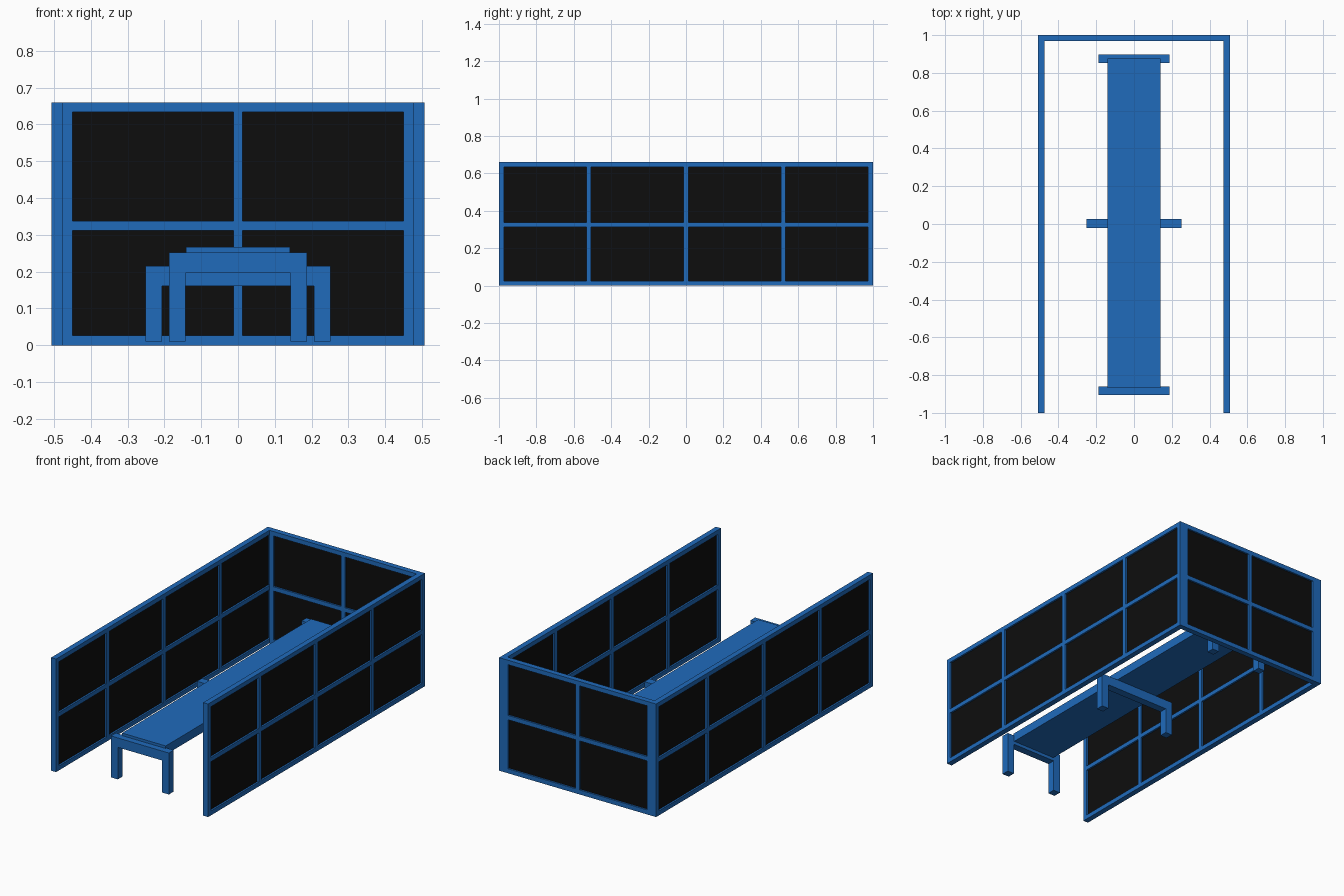
import bpy, bmesh
from mathutils import Matrix

if "Cube" in bpy.data.objects:
    bpy.data.objects.remove(bpy.data.objects["Cube"])


def material(name, color):
    m = bpy.data.materials.new(name)
    m.diffuse_color = color
    m.use_nodes = True
    m.node_tree.nodes["Principled BSDF"].inputs["Base Color"].default_value = m.diffuse_color
    return m


BLUE = material("blue_paint", (0.014, 0.145, 0.5, 1))
BLACK = material("black_panel", (0.004, 0.004, 0.004, 1))


def boxes(name, spans, mat):
    """One object made of boxes, each given as (x0, x1, y0, y1, z0, z1)."""
    bm = bmesh.new()
    for x0, x1, y0, y1, z0, z1 in spans:
        centre = Matrix.Translation(((x0 + x1) / 2, (y0 + y1) / 2, (z0 + z1) / 2))
        size = Matrix.Diagonal((x1 - x0, y1 - y0, z1 - z0, 1))
        bmesh.ops.create_cube(bm, size=1, matrix=centre @ size)
    me = bpy.data.meshes.new(name)
    bm.to_mesh(me)
    bm.free()
    me.materials.append(mat)
    ob = bpy.data.objects.new(name, me)
    bpy.context.collection.objects.link(ob)
    return ob


HEIGHT, RAIL, BAR = 0.66, 0.026, 0.0125
MID = 0.325


def wall(name, u0, u1, t0, t1, posts, along_y):
    """Framed wall running from u0 to u1, with thickness t0 to t1."""
    def span(a, b, c, d, e, f):
        return (c, d, a, b, e, f) if along_y else (a, b, c, d, e, f)

    i0, i1 = u0 + RAIL, u1 - RAIL
    lo, hi = RAIL, HEIGHT - RAIL
    parts = [span(u0, u1, t0, t1, 0, lo), span(u0, u1, t0, t1, hi, HEIGHT),
             span(u0, i0, t0, t1, lo, hi), span(i1, u1, t0, t1, lo, hi),
             span(i0, i1, t0, t1, MID - BAR, MID + BAR)]
    for p in posts:
        parts += [span(p - BAR, p + BAR, t0, t1, lo, MID - BAR),
                  span(p - BAR, p + BAR, t0, t1, MID + BAR, hi)]
    boxes(name + "_frame", parts, BLUE)
    # thin infill panel in the middle of the frame
    m = (t0 + t1) / 2
    boxes(name + "_panel", [span(i0, i1, m - 0.006, m + 0.006, lo, hi)], BLACK)


# Three-sided enclosure, open at the front
wall("left_wall", -1, 1, -0.507, -0.475, (-0.52, 0, 0.52), True)
wall("right_wall", -1, 1, 0.475, 0.507, (-0.52, 0, 0.52), True)
wall("back_wall", -0.475, 0.475, 0.968, 1.0, (0,), False)


def trestle(name, half, y0, y1, top):
    """Two legs joined by a crossbar."""
    under, w = top - 0.055, 0.044
    boxes(name, [(-half, half, y0, y1, under, top),
                 (-half, -half + w, y0, y1, 0.01, under),
                 (half - w, half, y0, y1, 0.01, under)], BLUE)


# Bench: long board on three leg frames
trestle("front_legs", 0.187, -0.905, -0.86, 0.252)
trestle("middle_legs", 0.251, -0.02, 0.026, 0.216)
trestle("back_legs", 0.187, 0.853, 0.898, 0.252)
boxes("bench_board", [(-0.141, 0.141, -0.868, 0.876, 0.216, 0.267)], BLUE)
